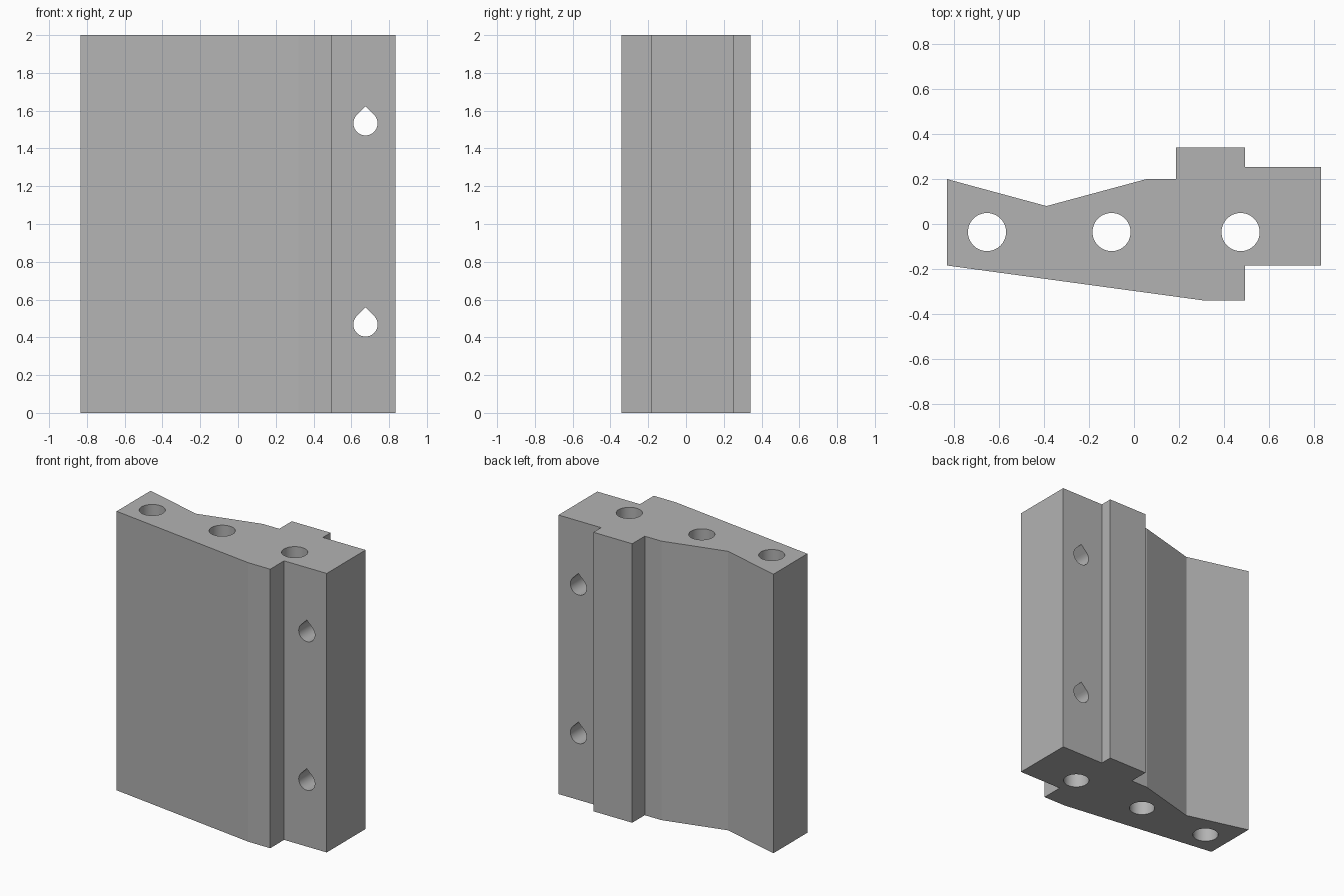
import bpy, bmesh
from math import cos, sin, pi, radians
from mathutils import Matrix

default = bpy.data.objects.get("Cube")
if default:
    bpy.data.objects.remove(default, do_unlink=True)

HEIGHT = 2.0

grey = bpy.data.materials.new("plain grey")
grey.use_nodes = True
colour = (0.45, 0.45, 0.45, 1)
grey.diffuse_color = colour
grey.node_tree.nodes["Principled BSDF"].inputs["Base Color"].default_value = colour


def prism(name, outline, depth, matrix=Matrix(), round_sides=0):
    """Extrude an outline along z; the first round_sides walls are smooth."""
    bm = bmesh.new()
    n = len(outline)
    low = [bm.verts.new((x, y, 0)) for x, y in outline]
    high = [bm.verts.new((x, y, depth)) for x, y in outline]
    bm.faces.new(low[::-1])
    bm.faces.new(high)
    for i in range(n):
        j = (i + 1) % n
        wall = bm.faces.new((low[i], low[j], high[j], high[i]))
        wall.smooth = i < round_sides
    bm.transform(matrix)
    bmesh.ops.recalc_face_normals(bm, faces=bm.faces)
    mesh = bpy.data.meshes.new(name)
    bm.to_mesh(mesh)
    bm.free()
    mesh.materials.append(grey)
    obj = bpy.data.objects.new(name, mesh)
    bpy.context.scene.collection.objects.link(obj)
    return obj


def arc(radius, start, end, steps):
    return [(radius * cos(radians(start + (end - start) * i / steps)),
             radius * sin(radians(start + (end - start) * i / steps)))
            for i in range(steps + 1)]


# Block: one cross-section extruded to full height
profile = [(-0.833, -0.185), (0.32, -0.342), (0.495, -0.342), (0.495, -0.185),
           (0.833, -0.185), (0.833, 0.255), (0.495, 0.255), (0.495, 0.342),
           (0.187, 0.342), (0.187, 0.2), (0.055, 0.2), (-0.39, 0.08),
           (-0.833, 0.2)]
block = prism("hinge_block", profile, HEIGHT)

# Round bores running the full height
circle = arc(0.085, 0, 360, 48)[:-1]
cutters = [prism("bore_cutter", circle, HEIGHT + 0.2,
                 Matrix.Translation((x, -0.036, -0.1)), len(circle))
           for x in (-0.655, -0.1, 0.475)]

# Teardrop cross holes with a pointed roof
radius = 0.064
teardrop = arc(radius, 135, 405, 36) + [(0, radius * 2 ** 0.5)]
for z in (0.468, 1.533):
    place = Matrix.Translation((0.675, 0.5, z)) @ Matrix.Rotation(pi / 2, 4, "X")
    cutters.append(prism("cross_hole_cutter", teardrop, 1.0, place, 36))

# Cut every hole through the block
for cutter in cutters:
    cutter.hide_render = True
    cutter.hide_set(True)
    cut = block.modifiers.new(cutter.name, "BOOLEAN")
    cut.operation = "DIFFERENCE"
    cut.solver = "EXACT"
    cut.object = cutter
